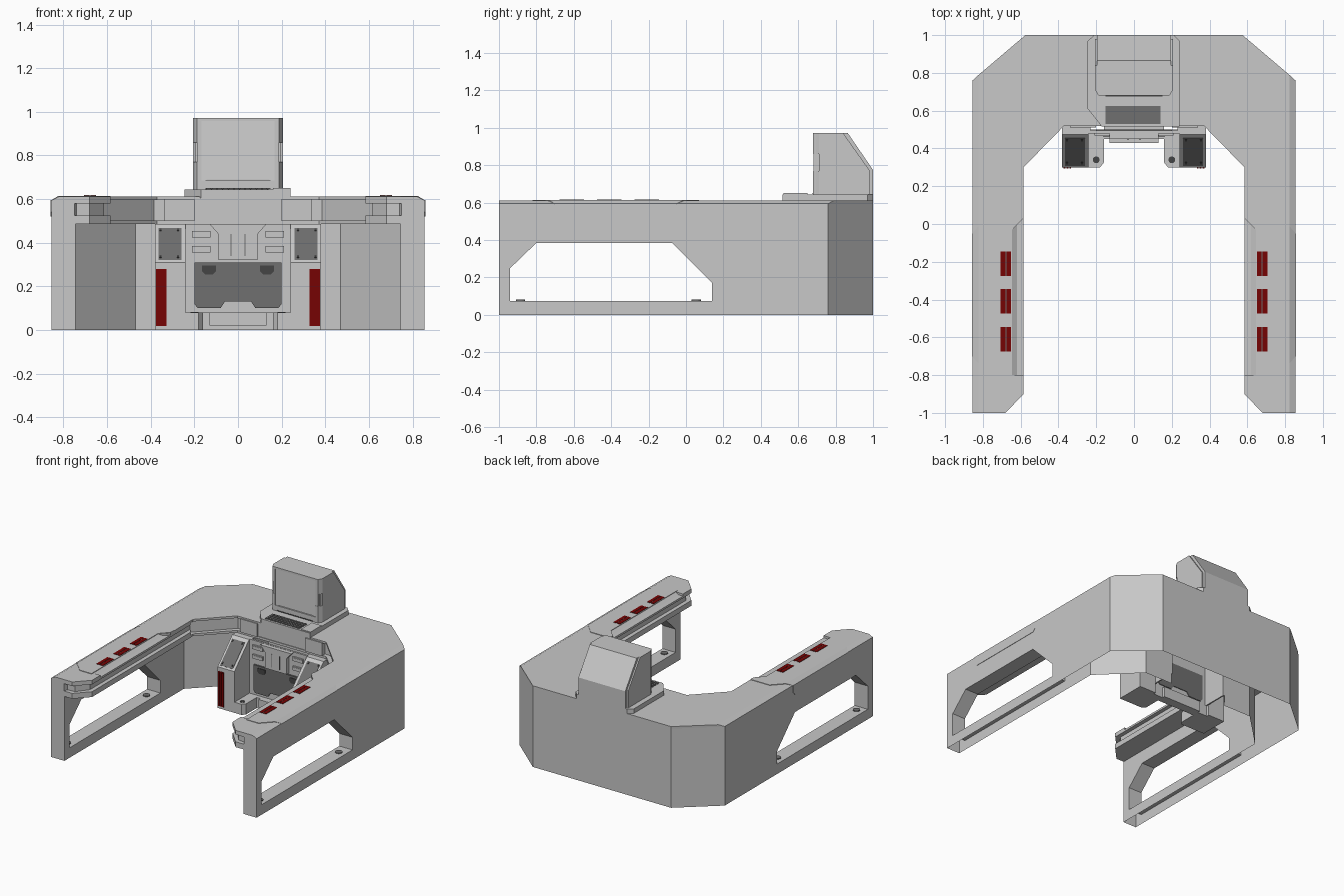
import bpy, bmesh

if "Cube" in bpy.data.objects:
    bpy.data.objects.remove(bpy.data.objects["Cube"])


def material(name, rgb):
    m = bpy.data.materials.new(name)
    m.use_nodes = True
    m.diffuse_color = (*rgb, 1)
    m.node_tree.nodes["Principled BSDF"].inputs["Base Color"].default_value = (*rgb, 1)
    return m


GREY = material("panel_grey", (0.58, 0.58, 0.58))
DARK = material("dark_grey", (0.16, 0.16, 0.16))
BLACK = material("charcoal", (0.06, 0.06, 0.06))
RED = material("deep_red", (0.18, 0.001, 0.001))
GLASS = material("screen_grey", (0.64, 0.64, 0.64))


def loft(name, lower, upper, mat):
    """Solid between two matching outlines."""
    bm = bmesh.new()
    a = [bm.verts.new(p) for p in lower]
    b = [bm.verts.new(p) for p in upper]
    bm.faces.new(a)
    bm.faces.new(b)
    n = len(a)
    for i in range(n):
        j = (i + 1) % n
        bm.faces.new((a[i], a[j], b[j], b[i]))
    bmesh.ops.recalc_face_normals(bm, faces=bm.faces)
    mesh = bpy.data.meshes.new(name)
    bm.to_mesh(mesh)
    bm.free()
    mesh.materials.append(mat)
    ob = bpy.data.objects.new(name, mesh)
    bpy.context.collection.objects.link(ob)
    return ob


def prism(name, poly, lo, hi, axis="z", mat=GREY):
    place = {"x": lambda u, v, w: (w, u, v),
             "y": lambda u, v, w: (u, w, v),
             "z": lambda u, v, w: (u, v, w)}[axis]
    return loft(name, [place(u, v, lo) for u, v in poly],
                [place(u, v, hi) for u, v in poly], mat)


def box(name, x, y, z, mat=GREY):
    return prism(name, [(x[0], y[0]), (x[1], y[0]), (x[1], y[1]), (x[0], y[1])],
                 z[0], z[1], "z", mat)


def disc(name, radius, x, y, z, mat):
    bpy.ops.mesh.primitive_cylinder_add(vertices=16, radius=radius, depth=0.01, location=(x, y, z))
    bpy.context.object.name = name
    bpy.context.object.data.materials.append(mat)


def flip(pts):
    return [(-x, y) for x, y in pts]


def horseshoe(outer, inner):
    """Symmetric U outline from its +x halves, listed front to back."""
    return outer + flip(outer)[::-1] + flip(inner) + inner[::-1]


def at(poly, z):
    return [(x, y, z) for x, y in poly]


# Desk body with side windows
OUTER = [(0.855, -1), (0.855, 0.76), (0.575, 1)]
body = prism("desk_body", horseshoe(OUTER, [(0.745, -1), (0.745, 0.42), (0.47, 0.69), (0.24, 0.69)]),
             0, 0.485)
window = prism("window_cutter", [(-0.94, 0.075), (-0.94, 0.25), (-0.8, 0.385),
                                 (-0.075, 0.385), (0.14, 0.17), (0.14, 0.075)], -1, 1, "x")
cut = body.modifiers.new("windows", "BOOLEAN")
cut.operation = "DIFFERENCE"
cut.solver = "EXACT"
cut.object = window
bpy.context.view_layer.objects.active = body
bpy.ops.object.modifier_apply(modifier="windows")
bpy.data.objects.remove(window)

# Open the underside and the bay behind the control pod
bm = bmesh.new()
bm.from_mesh(body.data)
opened = []
for f in bm.faces:
    c = f.calc_center_median()
    if c.z < 0.01 or (abs(c.x) < 0.1 and abs(c.y - 0.69) < 0.01 and abs(f.normal.y) > 0.9):
        opened.append(f)
bmesh.ops.delete(bm, geom=opened, context="FACES")
bm.to_mesh(body.data)
bm.free()

# Counter in layers: a groove along the arms, wider on the slanted corners
EDGE = [(0.68, -1), (0.585, -0.9), (0.585, 0.3), (0.37, 0.52)]
RAIL = [(0.68, -1), (0.585, -0.9), (0.585, 0.27), (0.615, 0.31), (0.385, 0.55)]
GROOVE = [(0.75, -1), (0.74, -0.97), (0.68, -0.965), (0.615, -0.88), (0.615, 0.31), (0.385, 0.55)]
for name, inner, lo, hi in (("counter_lower", EDGE, 0.485, 0.502),
                            ("counter_lower_rail", RAIL, 0.502, 0.525),
                            ("counter_groove", GROOVE, 0.525, 0.58),
                            ("counter_upper_rail", RAIL, 0.58, 0.595)):
    prism(name, horseshoe(OUTER, inner), lo, hi)


def top_edge(x, back):
    return EDGE[:2] + [(0.585, -0.8), (x, -0.8), (x, back), (0.585, 0.03)] + EDGE[2:]


loft("counter_top",
     at(horseshoe(OUTER, top_edge(0.62, 0.0)), 0.595),
     at(horseshoe([(0.822, -1), (0.822, 0.79), (0.575, 1)], top_edge(0.645, -0.03)), 0.611), GREY)
# Frames on the back edge of the counter
for s in (-1, 1):
    prism("edge_panel", [(s * 0.2, 0.5), (s * 0.34, 0.5), (s * 0.34, 0.6), (s * 0.2, 0.6)],
          0.512, 0.56, "y")
box("edge_middle", (-0.2, 0.2), (0.525, 0.56), (0.5, 0.6))

for s in (-1, 1):
    side = "left" if s > 0 else "right"

    def mir(a, b):
        return tuple(sorted((s * a, s * b)))

    # Armrest cover with bevelled outer edge, and the flap below it
    inner = [(0.745, -0.82), (0.645, -0.82), (0.645, -0.03),
             (0.585, 0.035), (0.585, 0.07), (0.745, 0.07)]
    loft(side + "_armrest_cover",
         [(s * x, y, 0.594) for x, y in [(0.857, -0.7)] + inner + [(0.857, -0.05)]],
         [(s * x, y, 0.615) for x, y in [(0.823, -0.738)] + inner + [(0.823, -0.012)]], GREY)
    prism(side + "_armrest_flap", [(-0.7, 0.54), (-0.68, 0.52), (-0.07, 0.52), (-0.05, 0.54),
                                   (-0.05, 0.595), (-0.7, 0.595)], s * 0.8, s * 0.858, "x")
    # Red switches on the armrest
    for y in (-0.61, -0.41, -0.21):
        box(side + "_switch_bed", mir(0.65, 0.706), (y - 0.065, y + 0.065), (0.61, 0.616), DARK)
        for x in (0.651, 0.681):
            box(side + "_switch", mir(x, x + 0.025), (y - 0.065, y + 0.065), (0.61, 0.618), RED)
    # Pucks on the window sill
    for y in (-0.885, 0.055):
        disc(side + "_sill_puck", 0.025, s * 0.8, y, 0.076, DARK)

    # Control column with sloped tablet
    prism(side + "_column", [(0.3, 0), (0.52, 0), (0.52, 0.485), (0.475, 0.485), (0.3, 0.31)],
          s * 0.24, s * 0.38, "x")
    prism(side + "_tablet", [(0.31, 0.32), (0.455, 0.465), (0.453, 0.467), (0.308, 0.322)],
          s * 0.26, s * 0.365, "x", DARK)
    for x in (0.27, 0.35):
        for y in (0.318, 0.44):
            prism(side + "_tablet_pin", [(y, y + 0.011), (y + 0.01, y + 0.021),
                                         (y + 0.008, y + 0.026), (y - 0.002, y + 0.016)],
                  s * x, s * (x + 0.01), "x", BLACK)
    # Red ribbed light on the column
    box(side + "_light_bed", mir(0.328, 0.376), (0.298, 0.31), (0.018, 0.28), RED)
    for x in (0.333, 0.348, 0.363):
        box(side + "_light_rib", mir(x, x + 0.009), (0.295, 0.3), (0.025, 0.273), RED)
    # Foot with socket ring
    prism(side + "_foot", [(s * x, y) for x, y in
                           [(0.25, 0.3), (0.18, 0.3), (0.16, 0.325), (0.16, 0.5), (0.25, 0.5)]],
          0, 0.08)
    disc(side + "_socket", 0.018, s * 0.2, 0.34, 0.078, BLACK)
    # Vents and latches on the central panel
    for z in (0.355, 0.425):
        box(side + "_vent_frame", mir(0.125, 0.21), (0.468, 0.48), (z, z + 0.03))
        box(side + "_vent", mir(0.132, 0.203), (0.466, 0.47), (z + 0.006, z + 0.024))
    prism(side + "_latch", [(s * x, z) for x, z in [(0.1, 0.295), (0.165, 0.295), (0.165, 0.27),
                                                    (0.15, 0.255), (0.115, 0.255), (0.1, 0.27)]],
          0.464, 0.47, "y", BLACK)
    box(side + "_panel_groove", mir(0.03, 0.034), (0.446, 0.451), (0.34, 0.44), DARK)
    # Wall joining the pod to the desk
    box(side + "_pod_wall", mir(0.23, 0.24), (0.49, 0.69), (0.08, 0.485))

# Centre of the control pod
box("pod_back", (-0.24, 0.24), (0.48, 0.495), (0.08, 0.487))
box("pod_bridge", (-0.16, 0.16), (0.45, 0.52), (0, 0.08))
box("pod_step", (-0.13, 0.13), (0.43, 0.46), (0.02, 0.08))
prism("pod_dark_panel", [(-0.2, 0.12), (-0.2, 0.31), (0.2, 0.31), (0.2, 0.12), (0.185, 0.1),
                         (0.08, 0.1), (0.06, 0.13), (-0.06, 0.13), (-0.08, 0.1), (-0.185, 0.1)],
      0.468, 0.5, "y", DARK)
prism("pod_upper_block", [(-0.09, 0.32), (0.09, 0.32), (0.09, 0.44), (0.13, 0.485),
                          (-0.13, 0.485), (-0.09, 0.44)], 0.449, 0.49, "y")

# Terminal base and keyboard
prism("terminal_base", [(-0.17, 0.515), (0.24, 0.515), (0.24, 0.97), (0.21, 1), (-0.21, 1),
                        (-0.245, 0.97), (-0.245, 0.61)], 0.605, 0.645)
box("keyboard_bed", (-0.15, 0.14), (0.53, 0.625), (0.64, 0.647), DARK)
for row in range(4):
    for col in range(11):
        x, y = -0.145 + col * 0.0257, 0.535 + row * 0.0225
        box("key", (x, x + 0.021), (y, y + 0.017), (0.646, 0.65), DARK)
box("number_pad", (0.16, 0.24), (0.52, 0.65), (0.64, 0.652))

# Monitor housing with bevelled cheeks, bezel and screen
prism("monitor_housing", [(0.69, 0.64), (0.69, 0.972), (0.865, 0.972), (1, 0.775), (1, 0.64)],
      -0.195, 0.195, "x")
for s in (-1, 1):
    for z in ((0.645, 0.77), (0.86, 0.972)):
        prism("bezel_cheek", [(s * 0.168, 0.68), (s * 0.188, 0.68), (s * 0.206, 0.71),
                              (s * 0.168, 0.71)], z[0], z[1])
    box("bezel_side", tuple(sorted((s * 0.168, s * 0.188))), (0.682, 0.7), (0.77, 0.86))
    prism("monitor_side", [(0.71, 0.645), (0.71, 0.972), (0.84, 0.972), (0.98, 0.775), (0.98, 0.645)],
          s * 0.19, s * 0.206, "x")
for z in ((0.645, 0.685), (0.957, 0.972)):
    box("bezel_bar", (-0.168, 0.168), (0.68, 0.7), z)
prism("screen", [(-0.168, 0.685), (-0.15, 0.685), (-0.14, 0.692), (0.14, 0.692), (0.15, 0.685),
                 (0.168, 0.685), (0.168, 0.957), (-0.168, 0.957)], 0.684, 0.692, "y", GLASS)
box("screen_slot", (-0.15, 0.15), (0.676, 0.682), (0.647, 0.651), BLACK)
